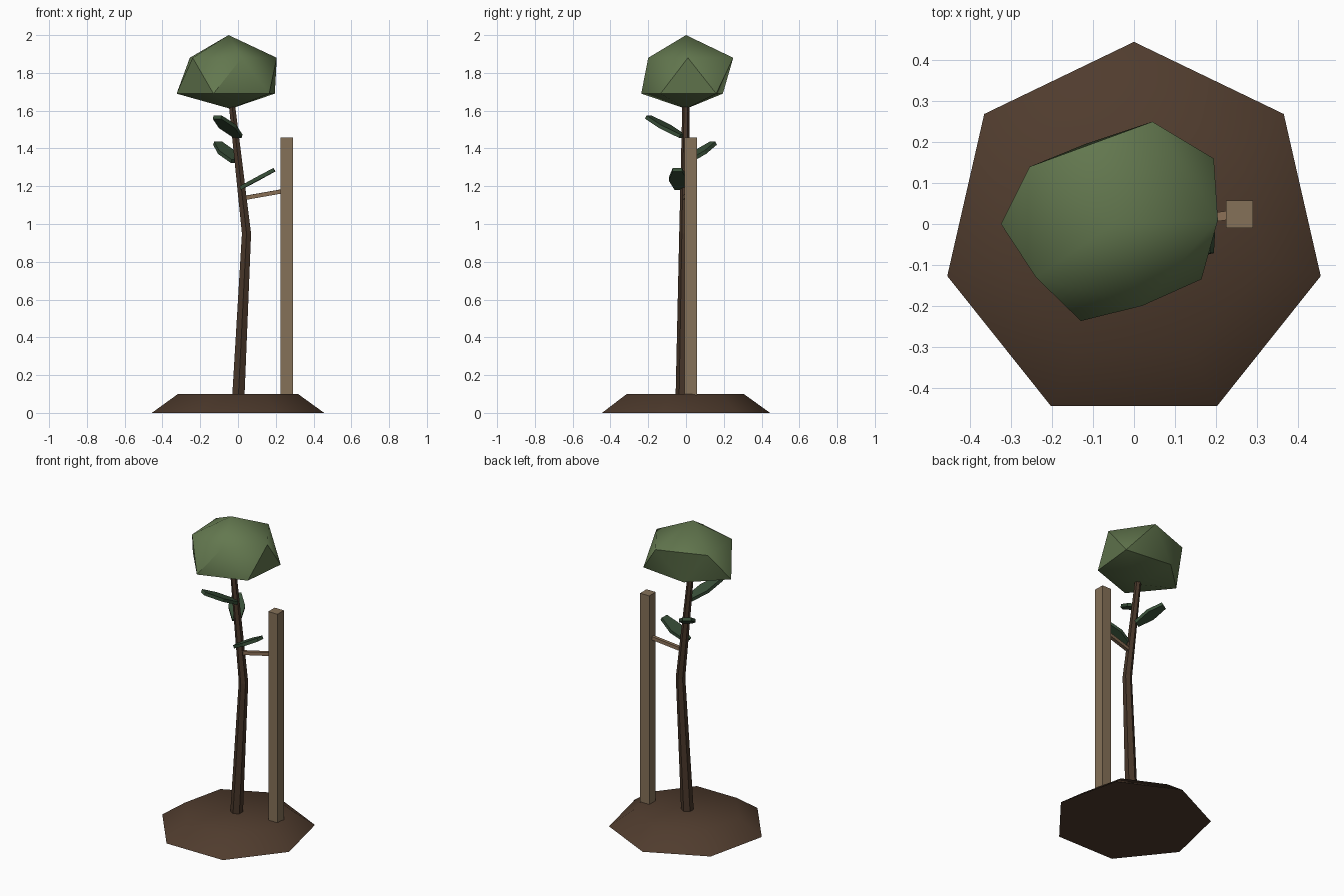
import bpy, bmesh, math
from mathutils import Vector, Matrix

if "Cube" in bpy.data.objects:
    bpy.data.objects.remove(bpy.data.objects["Cube"])


def material(name, rgb):
    m = bpy.data.materials.new(name)
    m.use_nodes = True
    m.diffuse_color = (*rgb, 1)
    bsdf = next(n for n in m.node_tree.nodes if n.type == "BSDF_PRINCIPLED")
    bsdf.inputs["Base Color"].default_value = (*rgb, 1)
    bsdf.inputs["Roughness"].default_value = 0.9
    return m


soil = material("soil brown", (0.080, 0.045, 0.027))
bark = material("bark brown", (0.064, 0.037, 0.022))
wood = material("stake wood", (0.235, 0.165, 0.098))
twine = material("twine tan", (0.26, 0.165, 0.095))
foliage = material("crown green", (0.125, 0.187, 0.078))
leaf_green = material("leaf green", (0.040, 0.078, 0.040))


def finish(name, bm, mat, smooth_angle=None):
    bmesh.ops.recalc_face_normals(bm, faces=bm.faces)
    mesh = bpy.data.meshes.new(name)
    bm.to_mesh(mesh)
    bm.free()
    mesh.materials.append(mat)
    obj = bpy.data.objects.new(name, mesh)
    bpy.context.collection.objects.link(obj)
    if smooth_angle:
        bpy.ops.object.select_all(action="DESELECT")
        obj.select_set(True)
        bpy.context.view_layer.objects.active = obj
        bpy.ops.object.shade_smooth_by_angle(angle=math.radians(smooth_angle))
    return obj


def tube(name, path, sides, mat, phase=0.0, smooth_angle=None):
    """Loft horizontal rings through (x, y, z, radius) points."""
    bm = bmesh.new()
    rings = []
    for x, y, z, r in path:
        angles = [phase + math.tau * i / sides for i in range(sides)]
        rings.append([bm.verts.new((x + r * math.cos(a), y + r * math.sin(a), z))
                      for a in angles])
    for low, high in zip(rings, rings[1:]):
        for i in range(sides):
            j = (i + 1) % sides
            bm.faces.new((low[i], low[j], high[j], high[i]))
    bm.faces.new(rings[0])
    bm.faces.new(rings[-1])
    return finish(name, bm, mat, smooth_angle)


def slab(name, root, tip, width, thick, sides, mat):
    """Flat prism from root to tip, its width kept level."""
    root, tip = Vector(root), Vector(tip)
    along = (tip - root).normalized()
    across = along.cross(Vector((0, 0, 1))).normalized()
    up = across.cross(along)
    bm = bmesh.new()
    bmesh.ops.create_cone(bm, cap_ends=True, segments=sides, radius1=1, radius2=1, depth=1)
    # turn the prism so that flat ends face root and tip
    turn = math.pi / 6 if sides == 6 else math.pi / 4
    bmesh.ops.rotate(bm, verts=bm.verts, matrix=Matrix.Rotation(turn, 3, "Z"))
    half_x = max(v.co.x for v in bm.verts)
    if sides == 6 and half_x < 0.9:
        bmesh.ops.rotate(bm, verts=bm.verts, matrix=Matrix.Rotation(turn, 3, "Z"))
    half_x = max(v.co.x for v in bm.verts)
    half_y = max(v.co.y for v in bm.verts)
    middle, length = (root + tip) / 2, (tip - root).length
    for v in bm.verts:
        x, y, z = v.co
        v.co = (middle + across * (x / half_x * width / 2)
                + along * (y / half_y * length / 2) + up * (z * thick))
    return finish(name, bm, mat)


# Soil mound
tube("soil_mound", [(0, -0.023, 0, 0.468), (0, -0.02, 0.1, 0.326)], 7, soil,
     math.pi / 2, 42)

# Bent trunk
tube("trunk", [(0, -0.018, 0.05, 0.038), (0.045, -0.008, 0.95, 0.028),
               (-0.04, 0, 1.7, 0.018)], 6, bark, math.pi / 6)

# Support stake and its tie
tube("support_stake", [(0.2575, 0.024, 0.001, 0.047), (0.2575, 0.024, 1.457, 0.047)],
     4, wood, math.pi / 4)
slab("stake_tie", (0.035, -0.005, 1.138), (0.25, 0.024, 1.176), 0.022, 0.022, 4, twine)

# Side leaves
leaves = {
    "lower_leaf": ((0.012, -0.036, 1.19), (0.192, -0.046, 1.287)),
    "middle_leaf": ((-0.015, 0.005, 1.332), (-0.108, 0.145, 1.428)),
    "upper_leaf": ((0.0, -0.02, 1.465), (-0.11, -0.2, 1.566)),
}
for name, (root, tip) in leaves.items():
    slab(name, root, tip, 0.1, 0.02, 6, leaf_green)

# Faceted crown: two uneven rings of five between a top and a bottom point
lower = [(-0.325, 0), (-0.13, -0.237), (0.165, -0.135), (0.195, 0.16), (-0.12, 0.195)]
upper = [(-0.24, -0.13), (0.02, -0.2), (0.205, 0.01), (0.045, 0.25), (-0.255, 0.14)]
bm = bmesh.new()
bottom = bm.verts.new((-0.04, 0, 1.61))
top = bm.verts.new((-0.05, 0, 2.0))
low = [bm.verts.new((x, y, 1.69)) for x, y in lower]
high = [bm.verts.new((x, y, 1.88)) for x, y in upper]
for i in range(5):
    j = (i + 1) % 5
    bm.faces.new((bottom, low[j], low[i]))
    bm.faces.new((low[i], low[j], high[i]))
    bm.faces.new((low[j], high[j], high[i]))
    bm.faces.new((high[i], high[j], top))
finish("crown", bm, foliage, 42)
